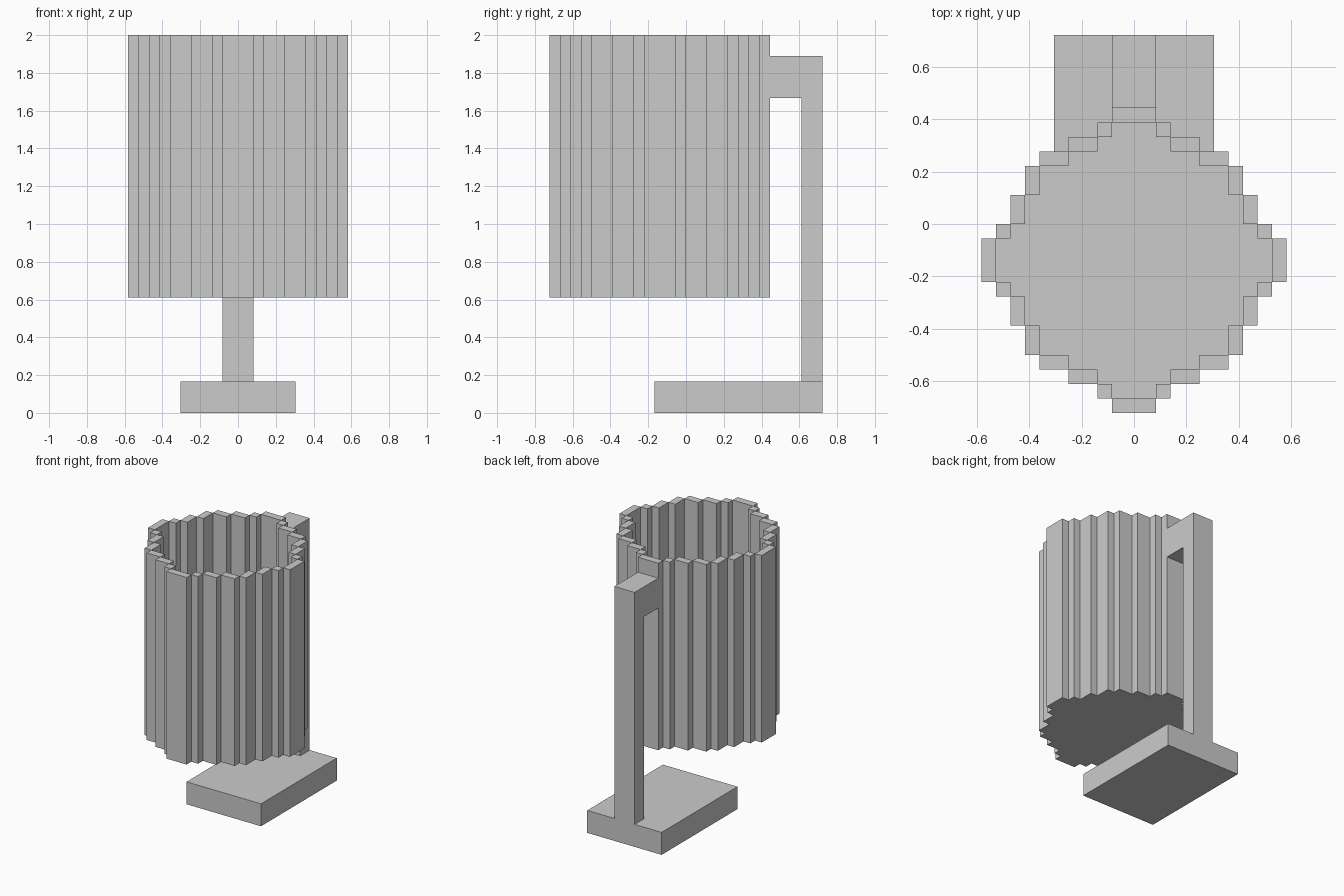
import bpy, bmesh

if "Cube" in bpy.data.objects:
    bpy.data.objects.remove(bpy.data.objects["Cube"])

U = 1 / 18          # one grid cell of the blocky model
CY = -2.5           # cup centre in y, in cells


def finish(bm, name):
    bmesh.ops.recalc_face_normals(bm, faces=bm.faces)
    bmesh.ops.scale(bm, vec=(U, U, U), verts=bm.verts)
    me = bpy.data.meshes.new(name)
    bm.to_mesh(me)
    bm.free()
    ob = bpy.data.objects.new(name, me)
    bpy.context.collection.objects.link(ob)
    return ob


def prism(bm, pts, z0, z1):
    face = bm.faces.new([bm.verts.new((x, y, z0)) for x, y in pts])
    ext = bmesh.ops.extrude_face_region(bm, geom=[face], use_keep_orig=True)
    top = [g for g in ext["geom"] if isinstance(g, bmesh.types.BMVert)]
    bmesh.ops.translate(bm, vec=(0, 0, z1 - z0), verts=top)


def box(bm, x0, x1, y0, y1, z0, z1):
    prism(bm, [(x0, y0), (x1, y0), (x1, y1), (x0, y1)], z0, z1)


# Cup wall: slats (start, end, inner distance) of one eighth, mirrored around
slats = [(-1.5, 1.5, 9.5), (1.5, 2.5, 8.5), (2.5, 4.5, 7.5), (4.5, 6.5, 6.5)]
bm = bmesh.new()
for a, b, d in slats:
    spans = [(a, b)] if a < 0 else [(a, b), (-b, -a)]
    for p, q in spans:
        for r in (d, -d - 1):
            box(bm, p, q, CY + r, CY + r + 1, 11, 36)
            box(bm, r, r + 1, CY + p, CY + q, 11, 36)
finish(bm, "cup_wall")

# Cup floor: stepped outline following the inside of the slats
quarter = []
for a, b, d in slats:
    quarter += [(max(a, 0), d), (b, d)]
quarter = quarter[1:-1]
quarter += [(6.5, 6.5)] + [(y, x) for x, y in reversed(quarter)]
outline = []
for sx, sy in ((1, 1), (1, -1), (-1, -1), (-1, 1)):
    pts = [(sx * x, CY + sy * y) for x, y in quarter]
    outline += pts if sx * sy > 0 else pts[::-1]
bm = bmesh.new()
prism(bm, outline, 11, 12)
finish(bm, "cup_floor")

# Base plate
bm = bmesh.new()
box(bm, -5.5, 5.5, -3, 13, 0, 3)
finish(bm, "base")

# Post with arm: L-shaped side profile (y, z) given the width of the post
profile = [(11, 3), (13, 3), (13, 34), (8, 34), (8, 30), (11, 30)]
bm = bmesh.new()
face = bm.faces.new([bm.verts.new((-1.5, y, z)) for y, z in profile])
ext = bmesh.ops.extrude_face_region(bm, geom=[face], use_keep_orig=True)
bmesh.ops.translate(bm, vec=(3, 0, 0),
                    verts=[g for g in ext["geom"] if isinstance(g, bmesh.types.BMVert)])
finish(bm, "post_and_arm")
